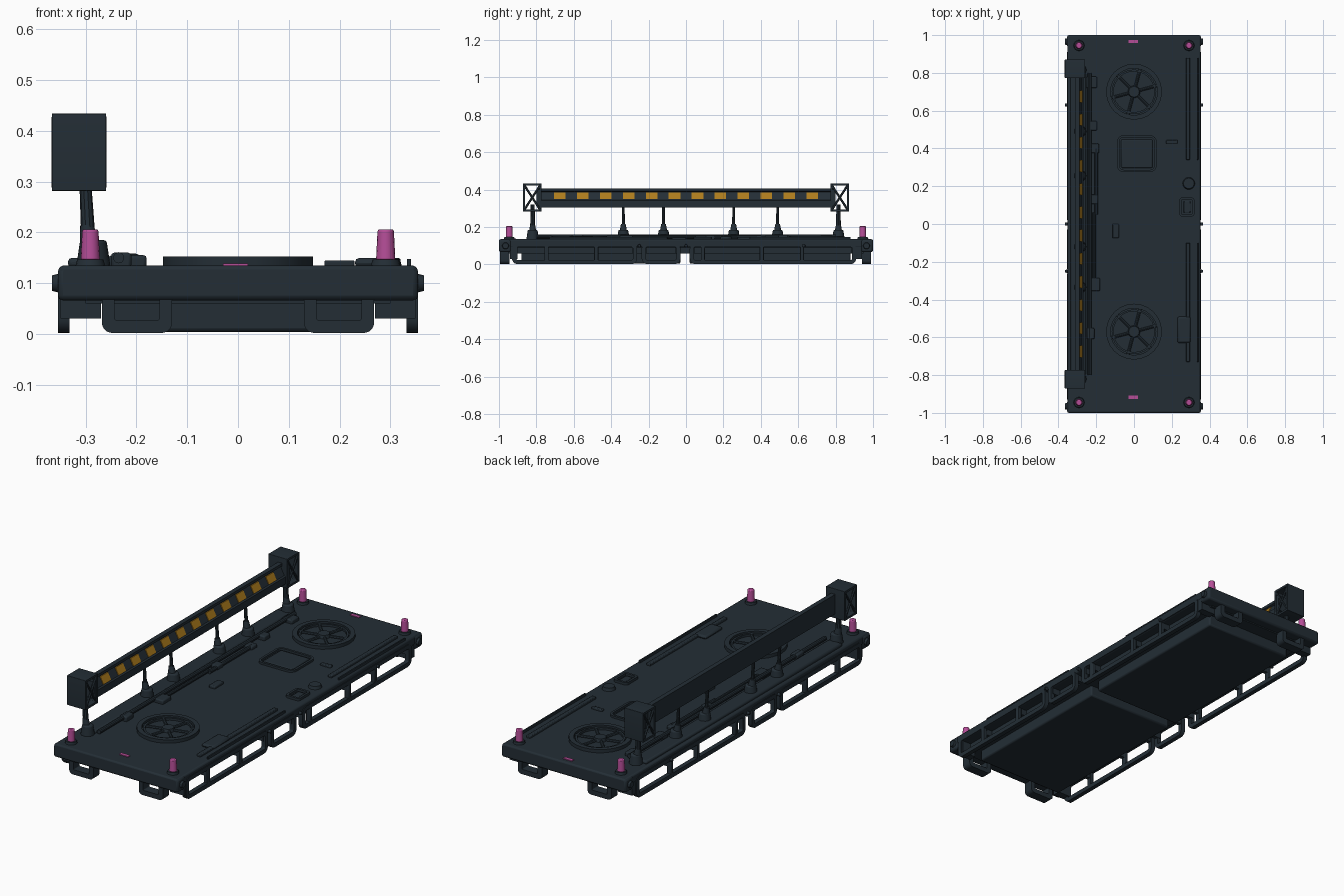
import bpy, bmesh, math
from mathutils import Vector

if "Cube" in bpy.data.objects:
    bpy.data.objects.remove(bpy.data.objects["Cube"])


def material(name, rgb):
    m = bpy.data.materials.new(name)
    m.diffuse_color = (*rgb, 1)
    m.use_nodes = True
    m.node_tree.nodes["Principled BSDF"].inputs["Base Color"].default_value = m.diffuse_color
    return m


DARK = material("dark slate", (0.017, 0.027, 0.036))
ORANGE = material("amber", (0.42, 0.20, 0.012))
PINK = material("magenta light", (0.46, 0.075, 0.31))


def finish(name, bm, mat=DARK, bevel=0.0):
    bmesh.ops.recalc_face_normals(bm, faces=bm.faces)
    me = bpy.data.meshes.new(name)
    bm.to_mesh(me)
    bm.free()
    me.materials.append(mat)
    ob = bpy.data.objects.new(name, me)
    bpy.context.collection.objects.link(ob)
    if bevel:
        mod = ob.modifiers.new("bevel", 'BEVEL')
        mod.width, mod.segments, mod.limit_method = bevel, 2, 'ANGLE'
    return ob


def box(name, x0, x1, y0, y1, z0, z1, mat=DARK, bevel=0.0):
    bm = bmesh.new()
    bmesh.ops.create_cube(bm, size=1)
    for v in bm.verts:
        v.co = (x0 + (v.co.x + .5) * (x1 - x0), y0 + (v.co.y + .5) * (y1 - y0),
                z0 + (v.co.z + .5) * (z1 - z0))
    return finish(name, bm, mat, bevel)


def rod(name, a, b, r1, r2=None, mat=DARK, sides=16, bevel=0.0):
    a, b = Vector(a), Vector(b)
    bm = bmesh.new()
    bmesh.ops.create_cone(bm, cap_ends=True, segments=sides, radius1=r1,
                          radius2=r1 if r2 is None else r2, depth=(b - a).length)
    ob = finish(name, bm, mat, bevel)
    ob.location = (a + b) / 2
    ob.rotation_euler = (b - a).to_track_quat('Z', 'Y').to_euler()
    return ob


def rounded(u0, u1, v0, v1, r, n=6):
    pts = []
    for k, (cu, cv) in enumerate([(u1 - r, v1 - r), (u0 + r, v1 - r), (u0 + r, v0 + r), (u1 - r, v0 + r)]):
        for i in range(n + 1):
            t = math.pi / 2 * (k + i / n)
            pts.append((cu + r * math.cos(t), cv + r * math.sin(t)))
    return pts


def frame(name, plane, rect, wall, r, d0, d1):
    """Hollow rounded rectangle lying in a plane, between depths d0 and d1."""
    put = {'YZ': lambda u, v, d: (d, u, v), 'XZ': lambda u, v, d: (u, d, v),
           'XY': lambda u, v, d: (u, v, d)}[plane]
    u0, u1, v0, v1 = rect
    outer = rounded(u0, u1, v0, v1, r)
    inner = rounded(u0 + wall, u1 - wall, v0 + wall, v1 - wall, max(r - wall, .004))
    bm = bmesh.new()
    rings = [[bm.verts.new(put(u, v, d)) for u, v in loop]
             for loop, d in ((outer, d0), (outer, d1), (inner, d1), (inner, d0))]
    n = len(outer)
    for k in range(4):
        a, b = rings[k], rings[(k + 1) % 4]
        for i in range(n):
            bm.faces.new((a[i], a[(i + 1) % n], b[(i + 1) % n], b[i]))
    return finish(name, bm)


# Deck, end bumpers and lower hull, split by a cross channel
box("deck", -.352, .352, -1, 1, .092, .135, bevel=.008)
box("under_deck", -.30, .30, -.95, .95, .06, .094)
for s in (-1, 1):
    ya, yb = sorted((s * 1.0, s * .935))
    box("end_bumper", -.355, .355, ya, yb, .066, .133, bevel=.01)
    for sx in (-1, 1):
        rect = sorted((sx * .13, sx * .268))
        frame("end_loop", 'XZ', (*rect, .002, .10), .025, .02, ya + .005, yb - .01)
        xa, xb = sorted((sx * .27, sx * .35))
        box("corner_bracket", xa, xb, s * .92 - .02, s * .92 + .02, .03, .10)
for y0, y1 in ((-.88, -.03), (.02, .88)):
    box("lower_hull", -.25, .25, y0, y1, .004, .07, bevel=.008)

# Side guard loops with dividing posts, brackets and knobs
GUARDS = [(-.93, -.262, (-.745, -.48)), (-.237, -.03, ()), (.02, .91, (.09, .405, .62))]
for sx in (-1, 1):
    xa, xb = sorted((sx * .332, sx * .355))
    for y0, y1, posts in GUARDS:
        frame("side_guard", 'YZ', (y0, y1, .002, .115), .022, .03, xa, xb)
        for y in posts:
            box("guard_post", xa, xb, y - .011, y + .011, .012, .1, bevel=.004)
        for y in (y0 + .015, y1 - .015, *posts):
            ba, bb = sorted((sx * .24, sx * .345))
            box("guard_bracket", ba, bb, y - .01, y + .01, .06, .095)
    for y, r in ((-.965, .022), (.965, .022), (-.25, .01), (0, .01), (.63, .01)):
        rod("side_knob", (sx * .34, y, .1), (sx * .366, y, .1), r, r * .7)

# Corner lights and end marker lights
for sx in (-1, 1):
    for sy in (-1, 1):
        x, y = sx * .291, sy * .945
        rod("light_base", (x, y, .13), (x, y, .147), .03, .026)
        rod("corner_light", (x, y, .145), (x, y, .206), .019, .016, PINK, bevel=.004)
for y in (-.917, .966):
    box("marker_light", -.03, .02, y - .009, y + .009, .13, .139, PINK)


# Deck fans
for y in (-.57, .70):
    frame("fan_rim", 'XY', (-.148, .148, y - .148, y + .148), .024, .148, .13, .152)
    frame("fan_inner_rim", 'XY', (-.118, .118, y - .118, y + .118), .01, .118, .13, .146)
    rod("fan_hub", (0, y, .13), (0, y, .151), .034, .028, sides=24)
    for i in range(6):
        t = math.radians(60 * i + 15)
        c, s = math.cos(t), math.sin(t)
        rod("fan_spoke", (c * .02, y + s * .02, .138), (c * .13, y + s * .13, .138), .008, sides=8)

# Deck hatches, rails, pipes and cable boxes
frame("large_hatch_rim", 'XY', (-.09, .12, .275, .47), .012, .035, .13, .146)
box("large_hatch_lid", -.068, .098, .297, .448, .13, .143, bevel=.006)
frame("small_hatch_rim", 'XY', (.24, .32, .04, .14), .012, .015, .13, .148)
box("small_hatch_lid", .262, .3, .06, .12, .13, .142, bevel=.004)
rod("round_cap", (.29, .215, .13), (.29, .215, .15), .034, .028, sides=20)
box("deck_socket", -.115, -.08, -.075, 0, .13, .148, bevel=.005)
box("deck_latch", .17, .23, .425, .445, .13, .145, bevel=.004)
for y0, y1 in ((.34, .88), (-.73, -.10)):
    box("deck_rail", .275, .297, y0, y1, .13, .147, bevel=.004)
    box("edge_strip", .333, .341, y0, y1, .13, .148, bevel=.002)
box("rail_wedge", .23, .30, -.63, -.49, .13, .15, bevel=.012)
for x, y0, y1, z, r in ((-.235, -.8, .8, .15, .011), (-.20, .05, .40, .144, .010),
                        (-.21, -.34, .06, .146, .009)):
    rod("deck_pipe", (x, y0, z), (x, y1, z), r, sides=10)
for x, y, w, d, h in ((-.225, .75, .06, .06, .155), (-.22, .52, .05, .05, .158),
                      (-.21, .40, .05, .05, .152), (-.21, .13, .04, .05, .156),
                      (-.21, -.32, .06, .07, .155), (-.23, -.58, .04, .06, .16)):
    box("cable_box", x - w / 2, x + w / 2, y - d / 2, y + d / 2, .13, h, bevel=.006)
box("left_ledge", -.335, -.255, -.80, .80, .13, .15, bevel=.008)

# Posts holding the raised beam
for y, r in ((-.82, .014), (-.335, .009), (-.12, .009), (.255, .009), (.49, .009), (.815, .014)):
    rod("post_foot", (-.285, y, .13), (-.285, y, .185), .034, .026, bevel=.006)
    rod("post_collar", (-.293, y, .18), (-.298, y, .215), .019, .013)
    rod("beam_post", (-.295, y, .19), (-.302, y, .32), r, r * .8, sides=10)

# Raised beam with sloped display face
PROFILE = [(-.312, .305), (-.268, .305), (-.268, .342), (-.276, .346), (-.298, .388),
           (-.288, .392), (-.288, .406), (-.312, .406)]
bm = bmesh.new()
f = bm.faces.new([bm.verts.new((x, -.79, z)) for x, z in PROFILE])
ext = bmesh.ops.extrude_face_region(bm, geom=[f])
bmesh.ops.translate(bm, verts=[v for v in ext['geom'] if isinstance(v, bmesh.types.BMVert)], vec=(0, 1.58, 0))
finish("raised_beam", bm)

# Amber panels on the sloped face
for i in range(12):
    y = -.675 + i * 1.35 / 11
    bm = bmesh.new()
    lo = [(-.2735, .349), (-.2915, .384), (-.297, .384), (-.279, .349)]
    a = [bm.verts.new((x, y - .031, z)) for x, z in lo]
    b = [bm.verts.new((x, y + .031, z)) for x, z in lo]
    bm.faces.new(a)
    bm.faces.new(b)
    for k in range(4):
        bm.faces.new((a[k], a[(k + 1) % 4], b[(k + 1) % 4], b[k]))
    finish("amber_panel", bm, ORANGE)

# Open end boxes with crossed braces, see-through sideways
for s in (-1, 1):
    y0, y1 = sorted((s * .772, s * .872))
    frame("end_box", 'YZ', (y0, y1, .282, .434), .011, .002, -.366, -.260)
    for x in (-.362, -.264):
        for za, zb in ((.29, .426), (.426, .29)):
            rod("end_box_brace", (x, y0 + .006, za), (x, y1 - .006, zb), .006, sides=6)
    ya, yb = sorted((s * .772, s * .80))
    box("end_box_mount", -.33, -.262, ya, yb, .315, .40)

# Smooth shading with sharp edges kept
bpy.ops.object.select_all(action='SELECT')
bpy.context.view_layer.objects.active = bpy.context.selected_objects[0]
bpy.ops.object.shade_smooth_by_angle(angle=math.radians(30))
